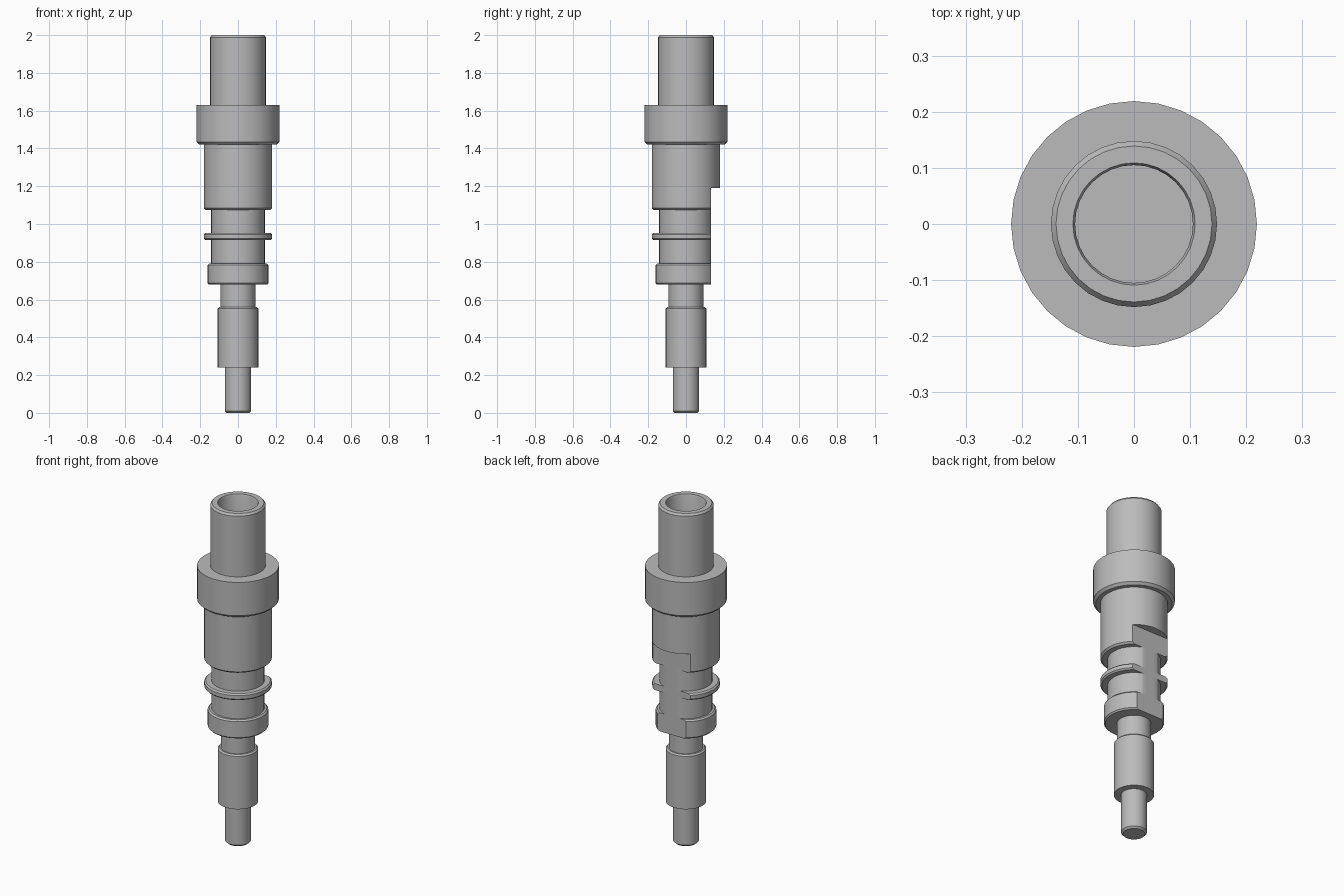
import bpy, bmesh, math

cube = bpy.data.objects.get("Cube")
if cube:
    bpy.data.objects.remove(cube, do_unlink=True)

SIDES = 32
FLAT_Y = 0.133      # plane of the flat milled along the back
FLAT_TOP = 1.19     # height where the flat ends

steel = bpy.data.materials.new("grey steel")
steel.use_nodes = True
grey = (0.5, 0.5, 0.5, 1)
steel.diffuse_color = grey
bsdf = next(n for n in steel.node_tree.nodes if n.type == 'BSDF_PRINCIPLED')
bsdf.inputs["Base Color"].default_value = grey


def lathe(name, profile, flat=False):
    """Revolve (radius, height) points about z; optionally mill the back flat."""
    bm = bmesh.new()
    verts = [bm.verts.new((r, 0, z)) for r, z in profile]
    edges = [bm.edges.new(pair) for pair in zip(verts, verts[1:])]
    bmesh.ops.spin(bm, geom=verts + edges, cent=(0, 0, 0), axis=(0, 0, 1),
                   angle=math.tau, steps=SIDES)
    bmesh.ops.remove_doubles(bm, verts=bm.verts, dist=1e-5)
    if flat:
        cut = bmesh.ops.bisect_plane(
            bm, geom=bm.verts[:] + bm.edges[:] + bm.faces[:],
            plane_co=(0, FLAT_Y, 0), plane_no=(0, 1, 0), clear_outer=True)
        rim = [e for e in cut["geom_cut"] if isinstance(e, bmesh.types.BMEdge)]
        if rim:
            bmesh.ops.holes_fill(bm, edges=rim, sides=0)
    bmesh.ops.recalc_face_normals(bm, faces=bm.faces)
    mesh = bpy.data.meshes.new(name)
    bm.to_mesh(mesh)
    bm.free()
    mesh.materials.append(steel)
    obj = bpy.data.objects.new(name, mesh)
    bpy.context.collection.objects.link(obj)
    bpy.ops.object.select_all(action='DESELECT')
    obj.select_set(True)
    bpy.context.view_layer.objects.active = obj
    bpy.ops.object.shade_smooth_by_angle(angle=math.radians(30))


def rod(name, r, z0, z1, low=0, high=0, flat=False):
    """Solid cylinder with chamfers at its lower and upper rims."""
    pts = [(0, z0), (r - low, z0)]
    if low:
        pts.append((r, z0 + low))
    if high:
        pts.append((r, z1 - high))
    lathe(name, pts + [(r - high, z1), (0, z1)], flat)


# Lower stem
rod("tip_pin", 0.069, 0, 0.24, low=0.01)
rod("lower_shaft", 0.108, 0.24, 0.56, high=0.008)
rod("shaft_neck", 0.092, 0.56, 0.68)

# Grooved section with the milled flat
rod("lower_land", 0.162, 0.68, 0.79, 0.008, 0.008, True)
rod("lower_groove", 0.142, 0.79, 0.915, flat=True)
rod("middle_ring", 0.181, 0.915, 0.953, 0.008, 0.008, True)
rod("upper_groove", 0.142, 0.953, 1.075, flat=True)

# Main body, milled below and full round above
rod("body_lower", 0.181, 1.075, FLAT_TOP, low=0.01, flat=True)
rod("body_upper", 0.181, FLAT_TOP, 1.42)

# Wide collar
rod("collar", 0.219, 1.42, 1.63, low=0.014)

# Hollow top tube with a blind bore
lathe("top_tube", [(0, 1.63), (0.148, 1.63), (0.148, 1.988), (0.139, 2.0),
                   (0.109, 2.0), (0.105, 1.99), (0.105, 1.66), (0, 1.66)])
